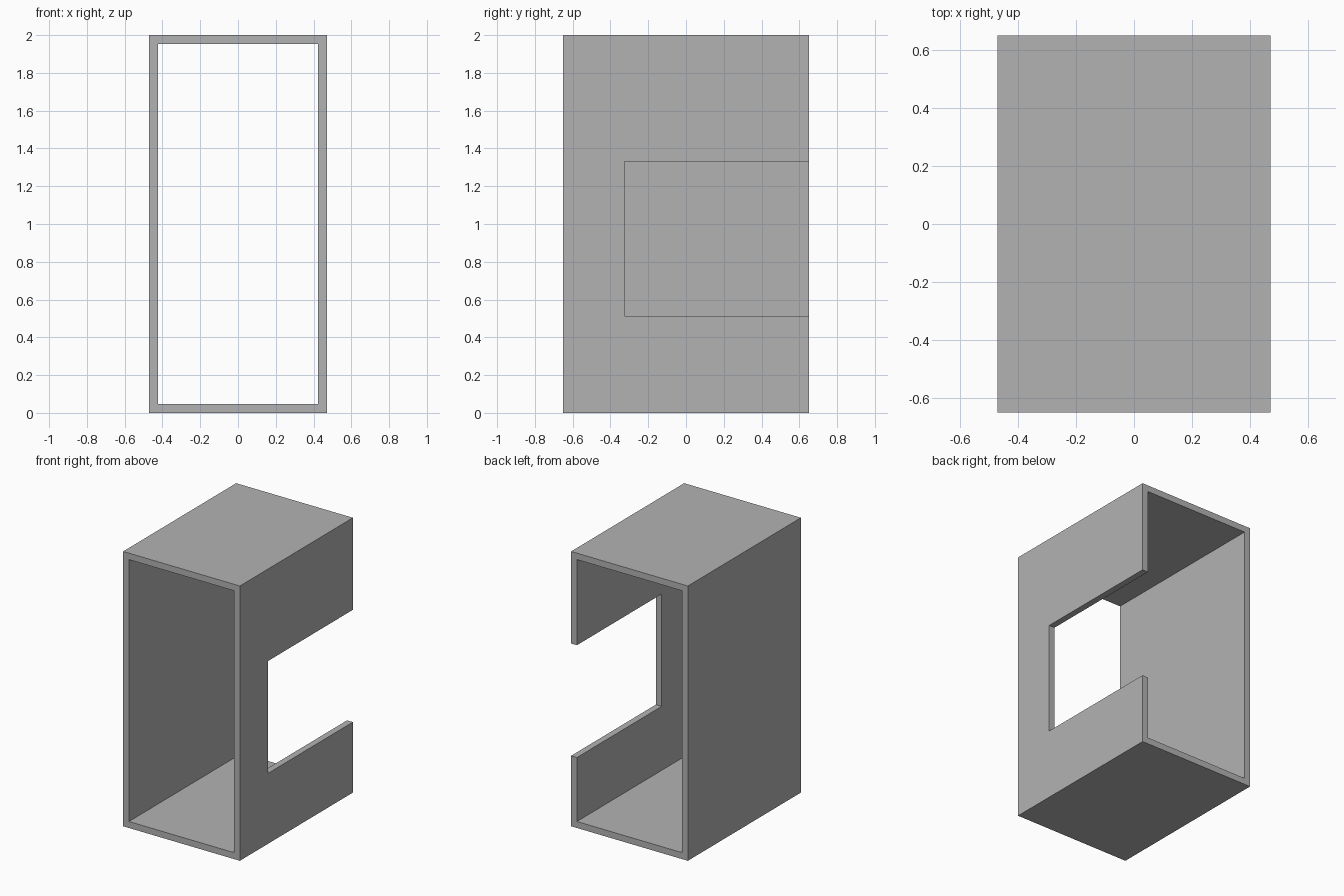
import bpy
import bmesh

cube = bpy.data.objects.get("Cube")
if cube:
    bpy.data.objects.remove(cube, do_unlink=True)

HALF_W, HALF_D, HEIGHT, WALL = 0.47, 0.65, 2.0, 0.047

# Plain grey
grey = bpy.data.materials.new("grey")
grey.use_nodes = True
colour = (0.45, 0.45, 0.45, 1)
grey.diffuse_color = colour
grey.node_tree.nodes["Principled BSDF"].inputs["Base Color"].default_value = colour


def box(name, low, high):
    """Box between two opposite corners."""
    bm = bmesh.new()
    bmesh.ops.create_cube(bm, size=1)
    for v in bm.verts:
        v.co = [h if c > 0 else l for c, l, h in zip(v.co, low, high)]
    mesh = bpy.data.meshes.new(name)
    bm.to_mesh(mesh)
    bm.free()
    mesh.materials.append(grey)
    obj = bpy.data.objects.new(name, mesh)
    bpy.context.collection.objects.link(obj)
    return obj


def cut(target, cutter):
    mod = target.modifiers.new(cutter.name, 'BOOLEAN')
    mod.operation = 'DIFFERENCE'
    mod.solver = 'EXACT'
    mod.object = cutter
    bpy.context.view_layer.objects.active = target
    bpy.ops.object.modifier_apply(modifier=mod.name)
    bpy.data.objects.remove(cutter, do_unlink=True)


# Rectangular sleeve, open at front and back
sleeve = box("sleeve", (-HALF_W, -HALF_D, 0), (HALF_W, HALF_D, HEIGHT))
cut(sleeve, box("bore", (WALL - HALF_W, -1, WALL), (HALF_W - WALL, 1, HEIGHT - WALL)))

# Notch in one side wall, open toward the back
cut(sleeve, box("notch", (0.2, -0.325, 0.513), (1, 1, 1.33)))
